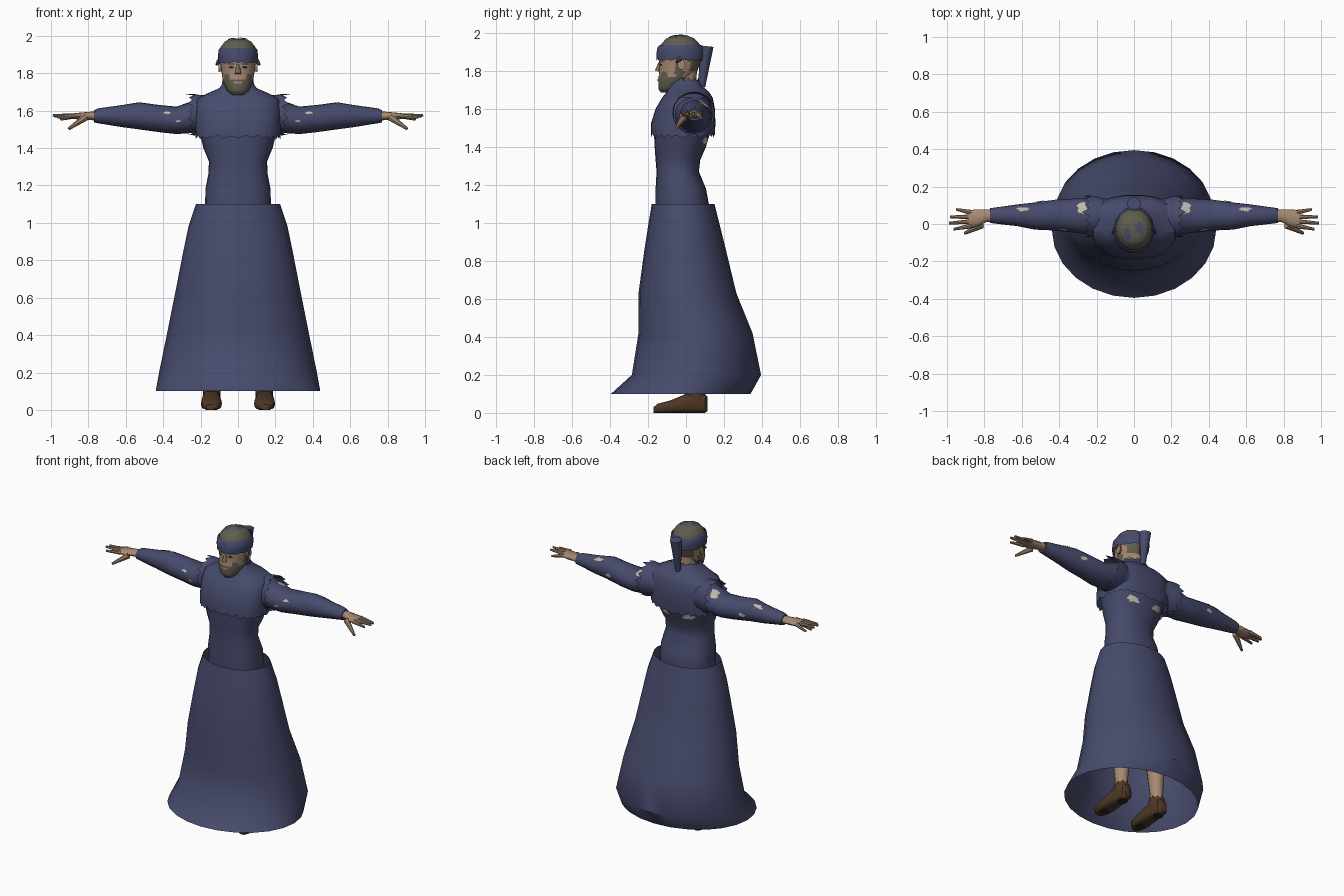
import bpy, bmesh, math, random
from mathutils import Vector
from mathutils.bvhtree import BVHTree

random.seed(4)
if "Cube" in bpy.data.objects:
    bpy.data.objects.remove(bpy.data.objects["Cube"])


def material(name, rgb):
    m = bpy.data.materials.new(name)
    m.use_nodes = True
    m.diffuse_color = (*rgb, 1)
    m.node_tree.nodes["Principled BSDF"].inputs["Base Color"].default_value = (*rgb, 1)
    return m


BLUE = material("blue cloth", (.062, .07, .15))
SKIN = material("skin", (.38, .25, .165))
HAIR = material("grey hair", (.115, .11, .075))
LEATHER = material("brown leather", (.075, .04, .019))
CREAM = material("pale lining", (.52, .48, .4))
DARK = material("dark detail", (.025, .02, .017))
parts = []


def finish(bm, name, mats, rule=None, mirror=False):
    bmesh.ops.recalc_face_normals(bm, faces=bm.faces)
    if rule:
        for f in bm.faces:
            f.material_index = rule(f.calc_center_median())
    me = bpy.data.meshes.new(name)
    bm.to_mesh(me)
    bm.free()
    for m in mats:
        me.materials.append(m)
    ob = bpy.data.objects.new(name, me)
    bpy.context.collection.objects.link(ob)
    if mirror:
        ob.modifiers.new("Mirror", "MIRROR")
    parts.append(ob)
    return ob


def loft(name, rings, mats, axis="z", segs=20, power=2, caps=True, jag=0, steps=1, **kw):
    """Skin through rings (t, u0, u1, v0, v1) along an axis; jag tears the last ring."""
    rows = []
    for a, b in zip(rings, rings[1:]):
        rows += [[p + (q - p) * i / steps for p, q in zip(a, b)] for i in range(steps)]
    rows.append(rings[-1])
    bm = bmesh.new()
    loops = []
    for n, (t, u0, u1, v0, v1) in enumerate(rows):
        loop = []
        for i in range(segs):
            a = 2 * math.pi * i / segs
            c, s = (math.copysign(abs(k) ** (2 / power), k) for k in (math.cos(a), math.sin(a)))
            u = (u0 + u1 + c * (u1 - u0)) / 2
            v = (v0 + v1 + s * (v1 - v0)) / 2
            w = t
            if jag and n == len(rows) - 1:
                w += jag * (random.uniform(.3, 1) if i % 2 else random.uniform(-.6, 0))
            loop.append(bm.verts.new({"x": (w, u, v), "y": (u, w, v), "z": (u, v, w)}[axis]))
        loops.append(loop)
    for a, b in zip(loops, loops[1:]):
        for i in range(segs):
            j = (i + 1) % segs
            bm.faces.new((a[i], a[j], b[j], b[i]))
    if caps:
        bm.faces.new(loops[0])
        bm.faces.new(loops[-1])
    return finish(bm, name, mats, **kw)


def sym(rows):
    """Rings (z, half width, front, back) centred on x."""
    return [(z, -w, w, f, b) for z, w, f, b in rows]


def taper(name, p, q, r1, r2, mat, segs=8, mirror=True):
    p, q = Vector(p), Vector(q)
    bm = bmesh.new()
    bmesh.ops.create_cone(bm, cap_ends=True, segments=segs, radius1=r1, radius2=r2, depth=(q - p).length)
    bm.transform((q - p).to_track_quat("Z", "Y").to_matrix().to_4x4())
    bmesh.ops.translate(bm, verts=bm.verts, vec=(p + q) / 2)
    return finish(bm, name, [mat], mirror=mirror)


def patch(name, target, start, aim, w, h, mat, ragged=.5, mirror=True):
    """Thin plate laid on the target's surface; ragged makes a torn outline."""
    tree = BVHTree.FromPolygons([v.co for v in target.data.vertices],
                                [p.vertices[:] for p in target.data.polygons])
    start, d = Vector(start), Vector(aim).normalized()
    u = Vector((1, 0, 0))
    v = d.cross(u)

    def drop(x, y):
        o = start + u * x + v * y
        hit = tree.ray_cast(o, d)[0] or tree.find_nearest(o)[0]
        return bm.verts.new(hit - d * .004)

    bm = bmesh.new()
    n = 14
    edge = [1 - ragged * random.random() for _ in range(n)]
    rings = [[drop(w * k * edge[i] * math.cos(i * math.tau / n), h * k * edge[i] * math.sin(i * math.tau / n))
              for i in range(n)] for k in (.5, 1)]
    bm.faces.new(rings[0])
    for i in range(n):
        j = (i + 1) % n
        bm.faces.new((rings[0][i], rings[0][j], rings[1][j], rings[1][i]))
    return finish(bm, name, [mat], mirror=mirror)


# Skirt: open bell that kicks forward at the hem
loft("skirt", sym([(1.1, .225, -.18, .15), (.98, .265, -.2, .18), (.85, .292, -.22, .212),
                   (.63, .335, -.25, .265), (.42, .377, -.25, .35), (.2, .422, -.285, .395),
                   (.1, .44, -.395, .34)]), [BLUE], segs=24, caps=False)

# Torso and torn tunic
torso = loft("torso", sym([(1, .18, -.16, .12), (1.1, .176, -.16, .12), (1.18, .174, -.16, .105),
                           (1.27, .157, -.155, .068), (1.33, .156, -.16, .075), (1.4, .185, -.165, .105),
                           (1.5, .21, -.17, .135)]), [BLUE], power=2.3, segs=24)
loft("tunic", sym([(1.75, .08, -.08, .065), (1.72, .1, -.09, .085), (1.69, .17, -.1, .12),
                   (1.66, .222, -.125, .14), (1.6, .23, -.16, .152), (1.52, .228, -.185, .155),
                   (1.455, .226, -.185, .15)]), [BLUE], power=2.6, segs=48, caps=False, jag=.018)
loft("collar", sym([(1.69, .115, -.1, .09), (1.72, .088, -.085, .075), (1.755, .085, -.082, .068)]),
     [BLUE], segs=24, caps=False, jag=.016)
patch("back_tear", torso, (.09, 1, 1.43), (0, -1, 0), .05, .03, CREAM)

# Sleeves with frayed shoulder caps and tears
sleeve = loft("sleeve", [(.1, -.06, .13, 1.48, 1.67), (.2, -.06, .14, 1.48, 1.67), (.25, -.055, .14, 1.48, 1.645),
                         (.33, -.045, .135, 1.475, 1.622), (.42, -.035, .13, 1.485, 1.63),
                         (.53, -.03, .115, 1.5, 1.645), (.62, -.012, .105, 1.512, 1.63),
                         (.75, .003, .087, 1.533, 1.612), (.77, .006, .084, 1.537, 1.602)],
              [BLUE], axis="x", mirror=True)
loft("shoulder_fringe", [(.16, -.05, .135, 1.49, 1.68), (.21, -.066, .15, 1.475, 1.685),
                         (.25, -.07, .152, 1.468, 1.69)],
     [BLUE], axis="x", segs=32, caps=False, jag=.03, mirror=True)
for name, start, aim, w, h in (("shoulder_tear", (.275, .085, 2), (0, 0, -1), .04, .035),
                               ("forearm_tear", (.59, .08, 2), (0, 0, -1), .045, .014),
                               ("elbow_tear", (.5, 1, 1.56), (0, -1, 0), .035, .018),
                               ("upper_sleeve_tear", (.38, -1, 1.588), (0, 1, 0), .03, .009),
                               ("lower_sleeve_tear", (.32, -1, 1.545), (0, 1, 0), .022, .008)):
    patch(name, sleeve, start, aim, w, h, CREAM)

# Hands
loft("palm", [(.74, .015, .075, 1.545, 1.597), (.79, .01, .078, 1.55, 1.594), (.84, -.015, .078, 1.55, 1.59),
              (.885, -.022, .074, 1.558, 1.585)], [SKIN], axis="x", segs=12, mirror=True)
for i, (root, tip, reach, drop) in enumerate(((.062, .078, .95, 1.553), (.038, .038, .985, 1.572),
                                              (.013, .005, .99, 1.575), (-.01, -.028, .965, 1.566))):
    taper(f"finger_{i + 1}", (.87, root, 1.572), (reach, tip, drop), .0135, .007, SKIN)
taper("thumb", (.815, -.005, 1.565), (.905, -.05, 1.503), .02, .008, SKIN)

# Legs and shoes
loft("leg", [(.06, .105, .175, .01, .085), (.16, .1, .18, .005, .09), (.34, .085, .19, -.02, .1),
             (.52, .08, .185, -.05, .06), (.8, .04, .18, -.09, .08), (1.02, .01, .165, -.12, .1)],
     [SKIN], segs=14, mirror=True)
loft("shoe", [(-.17, .125, .17, 0, .03), (-.15, .1, .19, 0, .048), (-.08, .086, .198, 0, .066),
              (0, .095, .19, 0, .1), (.06, .1, .182, 0, .11), (.1, .105, .178, 0, .1),
              (.112, .12, .165, .008, .085)], [LEATHER], axis="y", segs=16, power=3, mirror=True)
loft("shoe_cuff", [(.05, .095, .185, -.005, .105), (.115, .093, .187, -.005, .103)],
     [LEATHER], segs=20, caps=False, jag=.02, mirror=True)
for i, y in enumerate((-.11, .06)):
    loft(f"sole_{i + 1}", [(0, .112, .172, y - .035, y + .035), (.004, .112, .172, y - .035, y + .035)],
         [DARK], segs=14, mirror=True)

# Head: hair on the crown and nape, beard along the jaw
def head_colour(c):
    beard = c.z < 1.77 and c.y < 0
    sideburn = -.06 < c.y < -.015 and c.z < 1.86
    return int(c.z > 1.865 or beard or sideburn or (c.y > .02 and c.z > 1.8))


head = loft("head", sym([(1.685, .03, -.132, -.08), (1.705, .057, -.146, -.04), (1.75, .079, -.146, .02),
                         (1.8, .087, -.14, .06), (1.85, .094, -.14, .077), (1.9, .099, -.14, .082),
                         (1.94, .093, -.13, .072), (1.97, .07, -.105, .045), (1.982, .045, -.075, .015),
                         (1.987, .012, -.04, -.02)]),
            [SKIN, HAIR], segs=32, steps=3, rule=head_colour)
loft("neck", sym([(1.67, .07, -.06, .06), (1.74, .062, -.065, .055), (1.82, .062, -.06, .058)]), [SKIN])
taper("nose", (0, -.132, 1.855), (0, -.148, 1.797), .007, .017, SKIN, mirror=False)
loft("ear", [(.085, -.045, -.015, 1.81, 1.86), (.105, -.045, -.005, 1.805, 1.865)],
     [SKIN], axis="x", segs=10, mirror=True)
patch("eye", head, (.036, -1, 1.832), (0, 1, 0), .015, .006, DARK, 0)
patch("brow", head, (.037, -1, 1.85), (0, 1, 0), .024, .006, HAIR, 0)
patch("cheek_stubble", head, (.06, -1, 1.775), (0, 1, 0), .018, .025, HAIR, .3)
patch("mouth", head, (0, -1, 1.75), (0, 1, 0), .026, .006, SKIN, 0, False)

# Headband with torn crown scraps and a hanging knot
loft("headband", sym([(1.935, .096, -.138, .08), (1.925, .104, -.15, .09), (1.89, .107, -.156, .094),
                      (1.855, .104, -.154, .09)]), [BLUE], segs=32, caps=False, jag=.008)
patch("crown_scrap_1", head, (.03, -.02, 3), (0, 0, -1), .045, .05, BLUE, .7, False)
patch("crown_scrap_2", head, (-.04, -.06, 3), (0, 0, -1), .03, .05, BLUE, .7, False)
taper("headband_side_knot", (.1, -.03, 1.865), (.115, -.05, 1.845), .014, .006, BLUE)
taper("headband_tail", (0, .083, 1.715), (0, .108, 1.93), .018, .037, BLUE, 10, False)

# Smooth shading with crisp creases
bpy.ops.object.select_all(action="DESELECT")
for ob in parts:
    ob.select_set(True)
bpy.context.view_layer.objects.active = parts[0]
bpy.ops.object.shade_smooth_by_angle(angle=math.radians(40))
